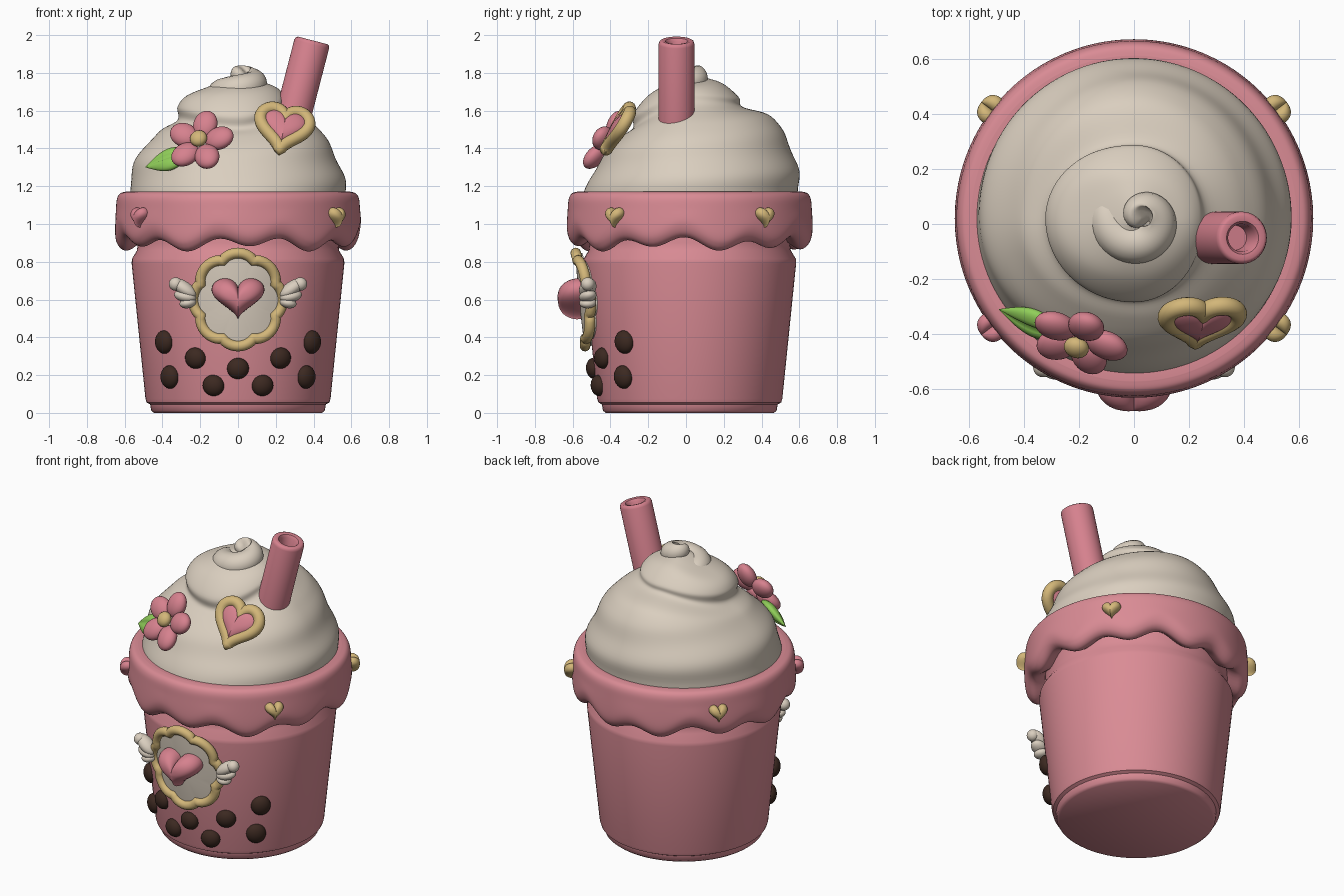
import bpy, bmesh, math
from mathutils import Matrix, Vector
from math import sin, cos, pi, tau, sqrt, exp

if "Cube" in bpy.data.objects:
    bpy.data.objects.remove(bpy.data.objects["Cube"], do_unlink=True)

CY = 0.02                      # cup axis offset in y
AXIS = Matrix.Translation((0, CY, 0))


def material(name, rgb):
    m = bpy.data.materials.new(name)
    m.use_nodes = True
    m.diffuse_color = (*rgb, 1)
    m.node_tree.nodes["Principled BSDF"].inputs["Base Color"].default_value = (*rgb, 1)
    return m


PINK = material("soft pink", (0.70, 0.26, 0.30))
ROSE = material("rose pink", (0.67, 0.22, 0.27))
CREAM = material("cream", (0.70, 0.62, 0.52))
GOLD = material("gold", (0.65, 0.47, 0.19))
GREEN = material("leaf green", (0.28, 0.62, 0.10))
BROWN = material("dark brown", (0.045, 0.022, 0.015))


def finish(name, bm, mat, matrix, angle=45):
    bmesh.ops.remove_doubles(bm, verts=bm.verts, dist=1e-5)
    bm.transform(matrix)
    bmesh.ops.recalc_face_normals(bm, faces=bm.faces)
    me = bpy.data.meshes.new(name)
    bm.to_mesh(me)
    bm.free()
    me.materials.append(mat)
    ob = bpy.data.objects.new(name, me)
    bpy.context.collection.objects.link(ob)
    bpy.ops.object.select_all(action='DESELECT')
    ob.select_set(True)
    bpy.context.view_layer.objects.active = ob
    bpy.ops.object.shade_smooth_by_angle(angle=math.radians(angle))
    return ob


def loft(name, rings, mat, matrix=Matrix(), wrap=False, angle=45):
    """Skin a list of closed rings; cap the ends unless wrapped."""
    bm = bmesh.new()
    rows = [[bm.verts.new(p) for p in ring] for ring in rings]
    n = len(rows[0])
    for a, b in zip(rows, rows[1:] + (rows[:1] if wrap else [])):
        for i in range(n):
            j = (i + 1) % n
            bm.faces.new((a[i], a[j], b[j], b[i]))
    if not wrap:
        bm.faces.new(rows[0])
        bm.faces.new(rows[-1])
    return finish(name, bm, mat, matrix, angle)


def lathe(name, profile, mat, matrix=AXIS, n=96):
    turn = [tau * i / n for i in range(n)]
    return loft(name, [[(r * cos(a), r * sin(a), z) for a in turn] for r, z in profile], mat, matrix)


def spline(pts, steps=7):
    """Catmull-Rom through 2D points."""
    p = [Vector(q) for q in [pts[0], *pts, pts[-1]]]
    out = []
    for a, b, c, d in zip(p, p[1:], p[2:], p[3:]):
        for k in range(steps):
            t = k / steps
            out.append(0.5 * (2 * b + (c - a) * t + (2 * a - 5 * b + 4 * c - d) * t**2
                              + (3 * b - a - 3 * c + d) * t**3))
    return out + [p[-1]]


def frame(loc, normal, roll=0):
    """Local x right, y up, z out along the normal."""
    z = Vector(normal).normalized()
    x = Vector((0, 0, 1)).cross(z).normalized()
    m = Matrix((x, z.cross(x), z)).transposed().to_4x4()
    return Matrix.Translation(loc) @ m @ Matrix.Rotation(math.radians(roll), 4, 'Z')


def ellipsoid(name, size, mat, matrix):
    bm = bmesh.new()
    bmesh.ops.create_uvsphere(bm, u_segments=24, v_segments=16, radius=1)
    return finish(name, bm, mat, matrix @ Matrix.Diagonal((*size, 1)), 80)


def tube(name, path, radii, mat, hint, matrix=Matrix(), closed=False, n=16):
    rings = []
    for i, p in enumerate(path):
        a = path[i - 1] if closed or i else p
        b = path[(i + 1) % len(path)] if closed or i < len(path) - 1 else p
        side = (b - a).cross(hint).normalized()
        up = side.cross(b - a).normalized()
        rings.append([p + radii[i] * (side * cos(tau * k / n) + up * sin(tau * k / n)) for k in range(n)])
    return loft(name, rings, mat, matrix, closed, 80)


def heart_outline(w, h, n=64):
    pts = []
    for i in range(n):
        t = tau * i / n
        y = (13 * cos(t) - 5 * cos(2 * t) - 2 * cos(3 * t) - cos(4 * t)) / 16 + 0.15
        pts.append(Vector((w * sin(t)**3, h * y, 0)))
    return pts


def puffy_heart(name, w, h, depth, mat, matrix):
    base = heart_outline(w, h)
    angles = [pi * (k / 16 - 0.5) * 0.99 for k in range(17)]
    rings = [[p * cos(a)**0.8 + Vector((0, 0, depth * sin(a))) for p in base] for a in angles]
    return loft(name, rings, mat, matrix, angle=80)


def cup_radius(z):
    return 0.49 + (z - 0.06) * 0.1


def on_cup(x, z, out=0.0):
    return Vector((x, CY - sqrt(cup_radius(z)**2 - x * x) - out, z))


# Cup body
lathe("cup", [(0, 0), (0.445, 0), (0.46, 0.012), (0.465, 0.045), (0.484, 0.055), (0.49, 0.075),
              (0.563, 0.79), (0.562, 0.815), (0.535, 0.86), (0.53, 0.9), (0.53, 1.1), (0, 1.1)], PINK)

# Dripping collar
def drip(a):
    return 0.895 + 0.026 * cos(11 * a + 0.4) + 0.014 * cos(5 * a + 1)

collar = [[] for _ in range(57)]
for i in range(160):
    a = tau * i / 160
    b = drip(a)
    section = spline([(0.52, b + 0.04), (0.565, b + 0.008), (0.6, b), (0.633, b + 0.025), (0.65, b + 0.08),
                      (0.646, 1.08), (0.64, 1.135), (0.622, 1.163), (0.59, 1.172)], 7)
    for ring, (r, z) in zip(collar, section):
        ring.append((r * cos(a), r * sin(a), z))
collar.append([(0.54 * cos(tau * i / 160), 0.54 * sin(tau * i / 160), 1.165) for i in range(160)])
loft("drip_collar", collar, PINK, AXIS)

# Whipped cream: right, back, left and front sections blended around the axis
sections = [spline(s) for s in (
    [(.57, 1.14), (.56, 1.27), (.5, 1.4), (.4, 1.53), (.27, 1.63), (.24, 1.69), (.19, 1.73), (.1, 1.76), (0, 1.79)],
    [(.57, 1.14), (.57, 1.28), (.53, 1.43), (.43, 1.57), (.28, 1.62), (.26, 1.67), (.18, 1.74), (.1, 1.77), (0, 1.79)],
    [(.57, 1.14), (.565, 1.25), (.51, 1.38), (.42, 1.49), (.32, 1.55), (.32, 1.62), (.27, 1.68), (.15, 1.73), (0, 1.79)],
    [(.57, 1.14), (.53, 1.25), (.46, 1.35), (.36, 1.46), (.3, 1.51), (.3, 1.58), (.22, 1.68), (.12, 1.74), (0, 1.79)])]
cream = []
for k in range(len(sections[0])):
    ring = []
    for i in range(120):
        a = tau * i / 120
        q, f = divmod(i / 30, 1)
        f = f * f * (3 - 2 * f)
        r, z = sections[int(q)][k].lerp(sections[(int(q) + 1) % 4][k], f)
        if 1.17 < z < 1.52:
            r += 0.014 * sin(pi * (z - 1.17) / 0.35) * sin(a - 20 * z)
        ring.append((r * cos(a), r * sin(a), z))
    cream.append(ring)
loft("whipped_cream", cream, CREAM, AXIS, angle=80)

# Curled cream tip
steps = [k / 48 for k in range(49)]
curl = [Vector((0.025 + 0.13 * (1 - t) * cos(tau * 1.1 * t + 2.4),
                0.13 * (1 - t) * sin(tau * 1.1 * t + 2.4), 1.67 + 0.145 * t)) for t in steps]
tube("cream_tip", curl, [max(0.003, (0.085 - 0.03 * t) * sqrt(1 - (2 * t - 1)**8)) for t in steps],
     CREAM, Vector((0, 0, 1)), AXIS)

# Straw
lean = Matrix.Translation((0.395, -0.05, 1.972)) @ Matrix.Rotation(math.radians(14.5), 4, 'Y')
lathe("straw", [(0, -0.7), (0.095, -0.7), (0.095, -0.02), (0.09, -0.006), (0.08, 0), (0.06, -0.004),
                (0.05, -0.02), (0.045, -0.12), (0, -0.12)], ROSE, lean, 40)

# Hearts around the collar
for sx in (-1, 1):
    for sy in (-1, 1):
        d = Vector((0.8 * sx, 0.61 * sy, 0))
        puffy_heart("collar_heart", 0.055, 0.058, 0.045, ROSE if sx + sy == -2 else GOLD,
                    frame(d * 0.648 + Vector((0, CY, 1.035)), d))

# Framed heart on the cream
spot = frame((0.24, -0.36, 1.5), (0.1, -0.86, 0.5), -12)
outline = heart_outline(0.13, 0.135)
tube("heart_frame", outline, [0.034] * len(outline), GOLD, Vector((0, 0, 1)), spot, True)
puffy_heart("framed_heart", 0.12, 0.125, 0.04, ROSE, spot)

# Flower and leaf
bloom = frame((-0.2, -0.42, 1.435), (-0.25, -0.78, 0.5))
for k in range(5):
    petal = bloom @ Matrix.Rotation(tau * k / 5 - 0.1, 4, 'Z') @ Matrix.Translation((0, 0.105, 0))
    ellipsoid("petal", (0.066, 0.08, 0.045), ROSE, petal @ Matrix.Rotation(0.15, 4, 'X'))
ellipsoid("flower_centre", (0.046, 0.046, 0.035), GOLD, bloom @ Matrix.Translation((0, 0, 0.035)))

leaf = []
for k in range(21):
    t = 0.01 + 0.98 * k / 20
    w = sin(pi * t**0.8)
    ring = []
    for i in range(32):
        a = tau * i / 32
        crease = 1 - 0.5 * exp(-(5 * cos(a))**2)
        ring.append((0.07 * w * cos(a), 0.26 * t, 0.035 * w * sin(a) * crease))
    leaf.append(ring)
loft("leaf", leaf, GREEN, frame((-0.26, -0.4, 1.375), (-0.45, -0.7, 0.55), 110), angle=80)

# Badge: scalloped gold ring, cream plate, heart
def scallop(a, scale=1):
    r = scale * (0.213 + 0.024 * abs(cos(4 * a))**0.7)
    return r * sin(a), 0.6 + r * cos(a) * 1.04

turn = [tau * i / 96 for i in range(96)]
tube("badge_ring", [on_cup(*scallop(a), 0.035) for a in turn], [0.028] * 96, GOLD,
     Vector((0, -1, 0)), closed=True)
loft("badge_plate", [[on_cup(*scallop(a, s), d) for a in turn]
                     for s, d in ((1, 0), (1, 0.035), (0.7, 0.04), (0.35, 0.042), (0.02, 0.042))], CREAM)
puffy_heart("badge_heart", 0.14, 0.12, 0.11, ROSE, frame(on_cup(0, 0.605, 0.045), (0, -1, -0.1)))

# Wings beside the badge
for s in (-1, 1):
    for x, z, length, width, roll in ((0.285, 0.66, 0.075, 0.036, 35), (0.28, 0.618, 0.06, 0.032, 12),
                                      (0.265, 0.582, 0.045, 0.028, -10)):
        ellipsoid("wing_feather", (length, width, 0.045), CREAM,
                  frame((s * x, -0.52, z), (0.3 * s, -1, -0.1), s * roll))
    ellipsoid("wing_curl", (0.036, 0.036, 0.036), CREAM, frame((s * 0.33, -0.52, 0.682), (0.3 * s, -1, 0)))

# Pearls in the lower cup
for x, z in ((0.39, 0.375), (0.225, 0.29), (0, 0.235), (0.36, 0.19), (0.13, 0.145)):
    for s in ((-1, 1) if x else (1,)):
        p = on_cup(s * x, z)
        ellipsoid("pearl", (0.058, 0.062 if x > 0.3 else 0.056, 0.042), BROWN,
                  frame(p, (p.x, p.y - CY, -0.05), s * 15))
